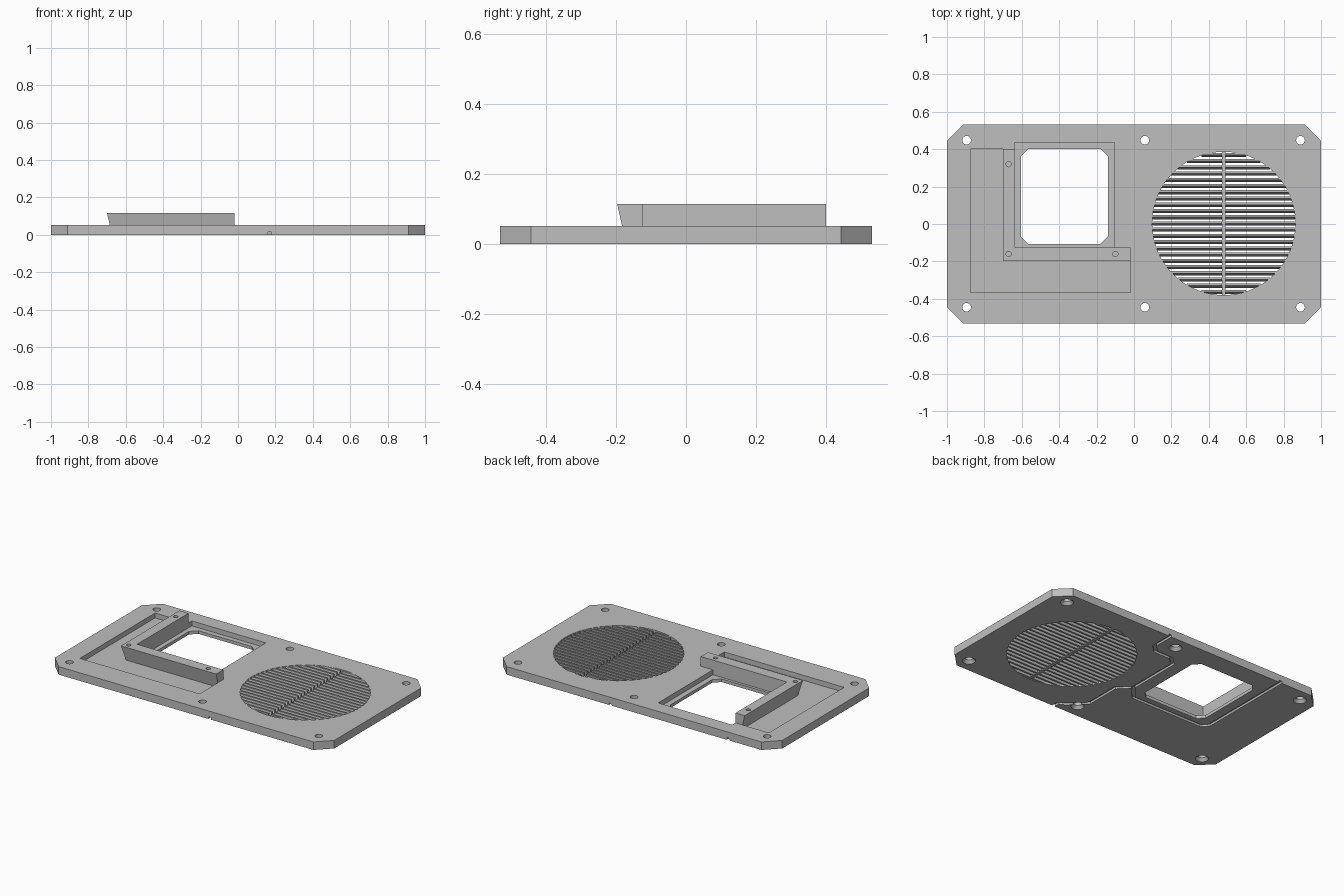
import bpy, bmesh, math
from mathutils import Vector

cube = bpy.data.objects.get("Cube")
if cube:
    bpy.data.objects.remove(cube, do_unlink=True)

grey = bpy.data.materials.new("plain_grey")
grey.use_nodes = True
grey.diffuse_color = (0.52, 0.52, 0.52, 1)
grey.node_tree.nodes["Principled BSDF"].inputs["Base Color"].default_value = (0.52, 0.52, 0.52, 1)

THICK, FLOOR, TOP = 0.052, 0.02, 0.115


def add_prism(bm, low, high, z0, z1):
    """Closed solid between a lower and an upper outline."""
    a = [bm.verts.new((x, y, z0)) for x, y in low]
    b = [bm.verts.new((x, y, z1)) for x, y in high]
    bm.faces.new(a[::-1])
    bm.faces.new(b)
    n = len(a)
    for i in range(n):
        j = (i + 1) % n
        bm.faces.new((a[i], a[j], b[j], b[i]))


def finish(name, bm):
    bmesh.ops.recalc_face_normals(bm, faces=bm.faces[:])
    mesh = bpy.data.meshes.new(name)
    bm.to_mesh(mesh)
    bm.free()
    mesh.materials.append(grey)
    ob = bpy.data.objects.new(name, mesh)
    bpy.context.collection.objects.link(ob)
    return ob


def prism(name, low, z0, z1, high=None):
    bm = bmesh.new()
    add_prism(bm, low, high or low, z0, z1)
    return finish(name, bm)


def rect(x0, x1, y0, y1, cut=0):
    if not cut:
        return [(x0, y0), (x1, y0), (x1, y1), (x0, y1)]
    return [(x0 + cut, y0), (x1 - cut, y0), (x1, y0 + cut), (x1, y1 - cut),
            (x1 - cut, y1), (x0 + cut, y1), (x0, y1 - cut), (x0, y0 + cut)]


def circle(x, y, r, n=32):
    return [(x + r * math.cos(math.tau * i / n), y + r * math.sin(math.tau * i / n)) for i in range(n)]


def ribbon(path, width):
    """Outline of a mitred strip along an open path."""
    pts = [Vector(p) for p in path]
    left, right = [], []
    for i, p in enumerate(pts):
        d0 = (p - pts[i - 1]).normalized() if i else (pts[1] - p).normalized()
        d1 = (pts[i + 1] - p).normalized() if i < len(pts) - 1 else d0
        n0, n1 = Vector((-d0.y, d0.x)), Vector((-d1.y, d1.x))
        m = (n0 + n1).normalized()
        m *= width / 2 / m.dot(n0)
        left.append(tuple(p + m))
        right.append(tuple(p - m))
    return right + left[::-1]


def cut(target, cutter):
    cutter.hide_render = True
    mod = target.modifiers.new("cut", 'BOOLEAN')
    mod.operation, mod.solver, mod.object = 'DIFFERENCE', 'EXACT', cutter
    bpy.context.view_layer.objects.active = target
    bpy.ops.object.modifier_apply(modifier=mod.name)
    bpy.data.objects.remove(cutter, do_unlink=True)


# Base plate with clipped corners
plate = prism("base_plate", rect(-1, 1, -0.532, 0.532, 0.088), 0, THICK)

# Sunken tray around the bracket, and sunken window surround
tray = [(-0.875, -0.367), (-0.018, -0.367), (-0.018, -0.125), (-0.6, -0.125), (-0.6, 0.402), (-0.875, 0.402)]
cut(plate, prism("tray_cutter", tray, FLOOR, 0.2))
cut(plate, prism("surround_cutter", rect(-0.635, -0.105, -0.125, 0.435), FLOOR, 0.2))
cut(plate, prism("window_cutter", rect(-0.605, -0.14, -0.107, 0.402, 0.04), -0.1, 0.2))

# Round grille opening
GX, GY, GR = 0.48, 0.003, 0.383
cut(plate, prism("grille_cutter", circle(GX, GY, GR, 72), -0.1, 0.2))

# Screw holes, countersunk underneath
for x in (-0.895, 0.058, 0.89):
    for y in (-0.445, 0.448):
        cut(plate, prism("hole_cutter", circle(x, y, 0.023), -0.1, 0.2))
        cut(plate, prism("sink_cutter", circle(x, y, 0.042), -0.004, 0.02, circle(x, y, 0.022)))

# Cable channels underneath
main_path = [(0.17, 0.6), (0.17, 0.39), (0.12, 0.34), (0, 0.34), (-0.05, 0.29), (-0.05, -0.06),
             (0.03, -0.14), (0.03, -0.37), (0.13, -0.47), (0.17, -0.49), (0.17, -0.6)]
branch_path = [(-0.045, -0.06), (-0.13, -0.155), (-0.64, -0.155), (-0.675, -0.12), (-0.675, 0.6)]
for path in (main_path, branch_path):
    cut(plate, prism("channel_cutter", ribbon(path, 0.02), -0.1, 0.014))


# L-shaped bracket whose outer sides lean outward
def bracket_outline(lean):
    x, y = -0.70 + lean, -0.197 + lean
    return [(x, y), (-0.018, y), (-0.018, -0.125), (-0.635, -0.125), (-0.635, 0.4), (x, 0.4)]


bracket = prism("corner_bracket", bracket_outline(0.022), 0.017, TOP, bracket_outline(0))
for x, y in ((-0.67, 0.32), (-0.67, -0.16), (-0.1, -0.16)):
    cut(bracket, prism("pilot_cutter", circle(x, y, 0.014, 20), 0.04, 0.2))

# Slanted grille slats in two halves
bm = bmesh.new()
COUNT = 23
pitch = 2 * GR / COUNT
wide, slant, gap = 0.011, 0.011, 0.009
for i in range(COUNT):
    dy = -GR + (i + 0.5) * pitch
    reach = math.sqrt(GR ** 2 - dy ** 2) + 0.008
    y = GY + dy
    for side in (-1, 1):
        xs = sorted((GX + side * gap, GX + side * reach))
        add_prism(bm, rect(*xs, y - wide / 2 - slant / 2, y + wide / 2 - slant / 2),
                  rect(*xs, y - wide / 2 + slant / 2, y + wide / 2 + slant / 2), 0.001, THICK - 0.001)
finish("grille_slats", bm)

# Lower centre rib tying the slats together
prism("grille_rib", rect(GX - 0.01, GX + 0.01, GY - GR - 0.005, GY + GR + 0.005), 0.002, 0.032)

# Smooth the round holes, keep every edge sharp
for ob in (plate, bracket):
    bpy.ops.object.select_all(action='DESELECT')
    ob.select_set(True)
    bpy.context.view_layer.objects.active = ob
    bpy.ops.object.shade_smooth_by_angle(angle=math.radians(30))
